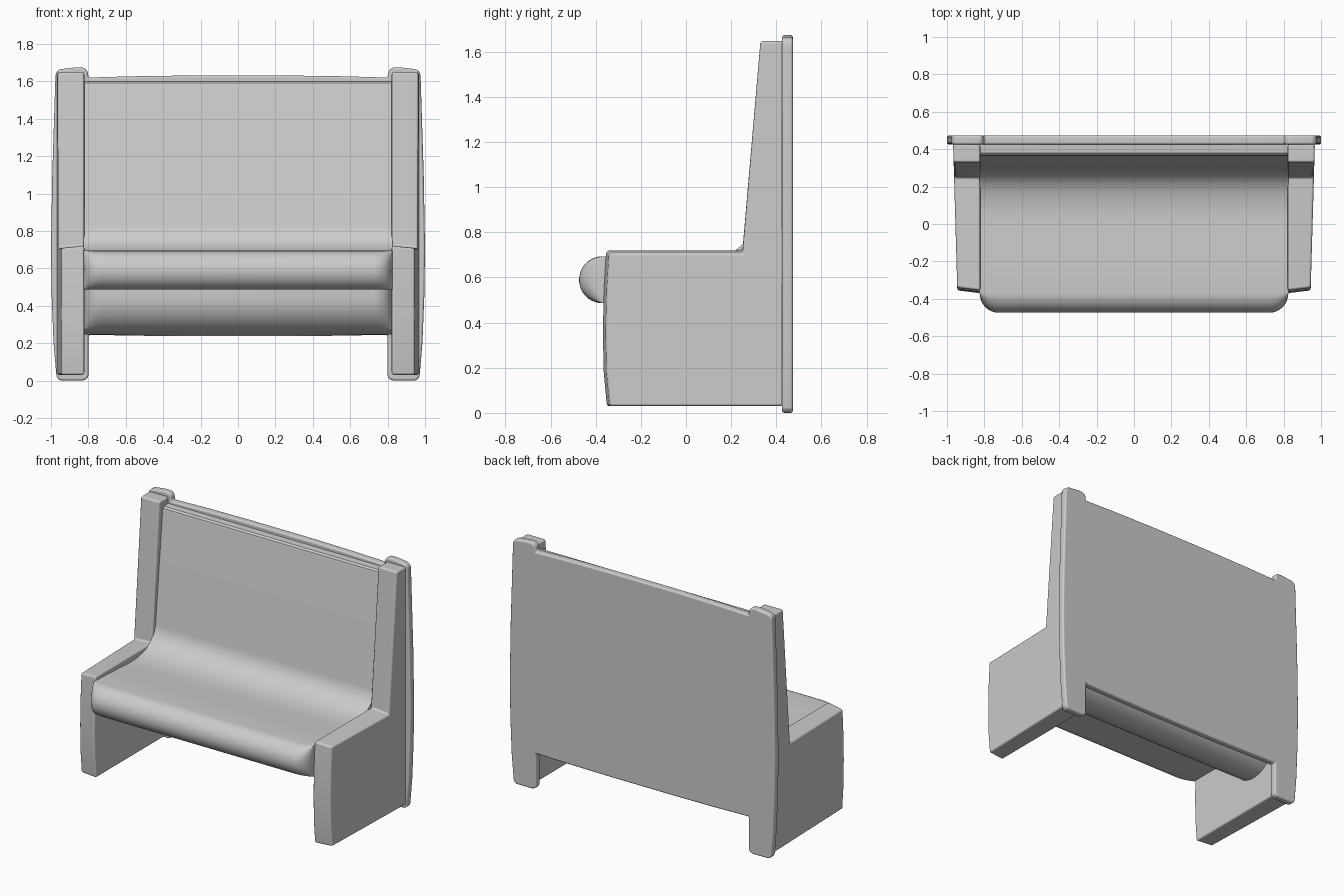
import bpy, bmesh
from math import sin, cos, pi, radians

if "Cube" in bpy.data.objects:
    bpy.data.objects.remove(bpy.data.objects["Cube"])


def finish(bm, name, bevel=0.0, segments=3):
    bmesh.ops.recalc_face_normals(bm, faces=bm.faces)
    mesh = bpy.data.meshes.new(name)
    bm.to_mesh(mesh)
    bm.free()
    ob = bpy.data.objects.new(name, mesh)
    bpy.context.collection.objects.link(ob)
    bpy.ops.object.select_all(action='DESELECT')
    bpy.context.view_layer.objects.active = ob
    ob.select_set(True)
    if bevel:
        mod = ob.modifiers.new("Soft edges", 'BEVEL')
        mod.width = bevel
        mod.segments = segments
        mod.limit_method = 'ANGLE'
        mod.angle_limit = radians(40)
        bpy.ops.object.modifier_apply(modifier=mod.name)
    bpy.ops.object.shade_smooth_by_angle(angle=radians(35))
    if bevel:
        mod = ob.modifiers.new("Flat faces", 'WEIGHTED_NORMAL')
        mod.keep_sharp = True
        bpy.ops.object.modifier_apply(modifier=mod.name)
    return ob


def loft(rings):
    """Skin a list of equal-length closed rings and cap both ends."""
    bm = bmesh.new()
    loops = [[bm.verts.new(p) for p in ring] for ring in rings]
    n = len(loops[0])
    for a, b in zip(loops, loops[1:]):
        for i in range(n):
            j = (i + 1) % n
            bm.faces.new((a[i], a[j], b[j], b[i]))
    bm.faces.new(loops[0])
    bm.faces.new(loops[-1])
    return bm


def arc(cy, cz, r, a0, a1, n):
    return [(cy + r * cos(a0 + (a1 - a0) * k / n),
             cz + r * sin(a0 + (a1 - a0) * k / n)) for k in range(n + 1)]


# Back panel: bowed board with two short feet and two raised shoulders
half = [(0.25, 0.237), (0.55, 0.240), (0.80, 0.245), (0.80, 0.025),
        (0.808, 0.007), (0.83, 0.0), (0.945, 0.0), (0.963, 0.007), (0.971, 0.025),
        (0.986, 0.2), (0.996, 0.45), (1.0, 0.7), (0.993, 1.1), (0.976, 1.63),
        (0.970, 1.653), (0.948, 1.665), (0.86, 1.675), (0.825, 1.672),
        (0.808, 1.662), (0.803, 1.645), (0.80, 1.62), (0.55, 1.627), (0.25, 1.631)]
outline = half + [(-x, z) for x, z in reversed(half)]
finish(loft([[(x, y, z) for x, z in outline] for y in (0.425, 0.474)]),
       "back_panel", 0.012)

# Side supports: arm and tall post in one tapering profile
side = [(-0.352, 0.03), (-0.366, 0.18), (-0.37, 0.36), (-0.365, 0.55),
        (-0.355, 0.72), (0.25, 0.72), (0.33, 1.648), (0.43, 1.648), (0.43, 0.03)]
for s, label in ((-1, "left"), (1, "right")):
    inner = [(s * 0.822, y, z) for y, z in side]
    outer = [(s * (0.955 + 0.028 * y), y + (0.015 if y < -0.3 else 0),
              z - (0.012 if z == 0.72 else 0)) for y, z in side]
    finish(loft([inner, outer]), label + "_side_support", 0.012)

# Upholstery: front roll, seat, curved junction, backrest and lower roll
profile = arc(-0.37, 0.59, 0.104, 1.5 * pi, 0.5 * pi, 20)
profile += [(-0.2, 0.688)]
p0, p1, p2 = (-0.03, 0.678), (0.26, 0.66), (0.288, 0.83)
for k in range(15):
    t = k / 14
    profile.append(tuple((1 - t) ** 2 * a + 2 * t * (1 - t) * b + t * t * c
                         for a, b, c in zip(p0, p1, p2)))
profile += [(0.364, 1.575), (0.368, 1.59), (0.380, 1.60), (0.43, 1.603)]
profile += arc(0.228, 0.446, 0.2, 0, -pi, 24)
profile += [(0.028, 0.486)]


def cushion_ring(x, f):
    """Pull the front of both rolls back by factor f to round their ends."""
    ring = []
    for y, z in profile:
        front = -0.37 if y < -0.37 else 0.128
        if y < -0.37 or (y < 0.128 and z < 0.489 and y > 0):
            y = front + (y - front) * f
        ring.append((x, y, z))
    return ring


ends = [(0.725 + 0.1 * sin(a), max(cos(a), 0.04))
        for a in [k * pi / 16 for k in range(9)]]
stations = [(-x, f) for x, f in reversed(ends)] + ends
finish(loft([cushion_ring(x, f) for x, f in stations]), "seat_and_backrest")
